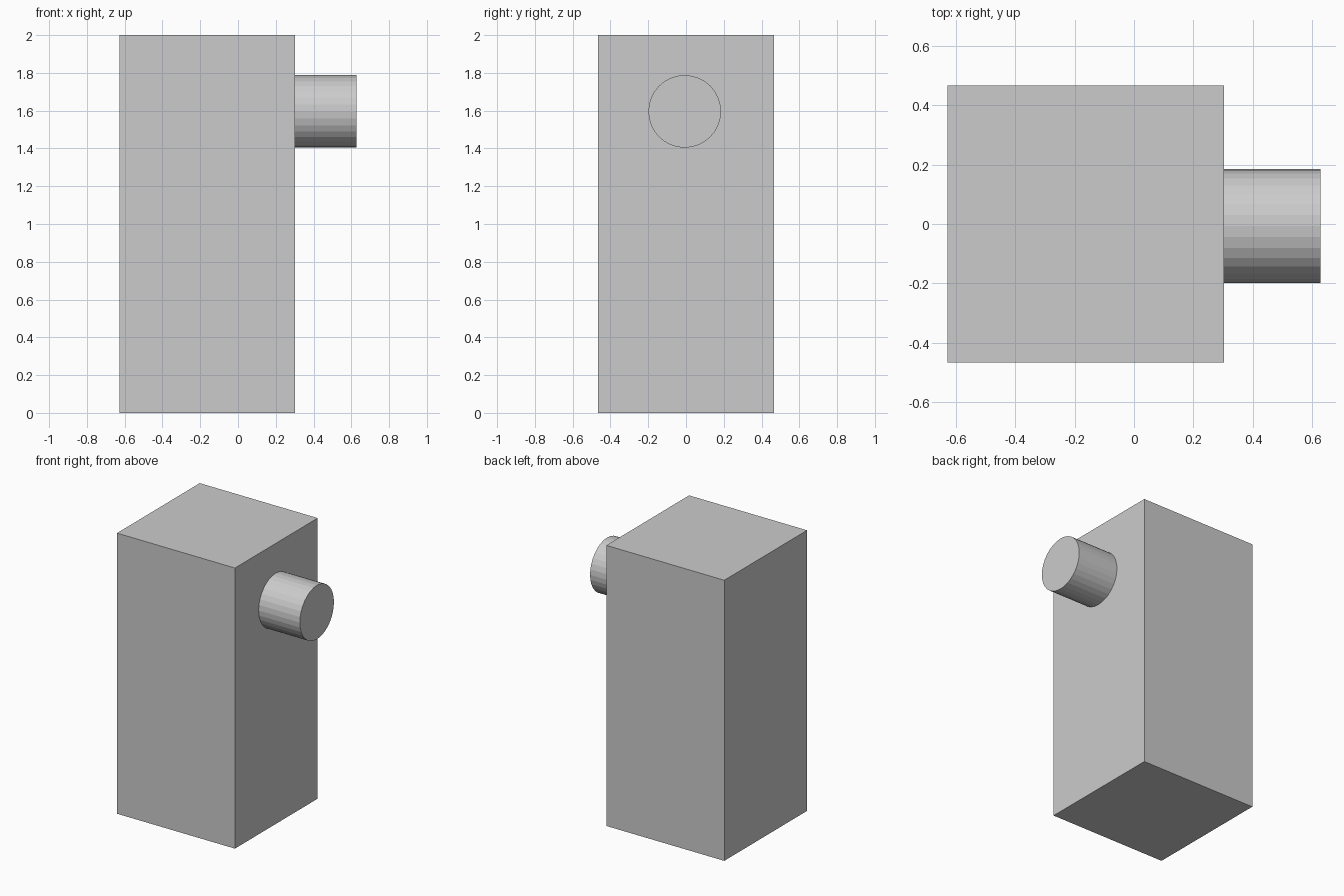
import bpy
from math import pi

if "Cube" in bpy.data.objects:
    bpy.data.objects.remove(bpy.data.objects["Cube"])

# Tall square body
bpy.ops.mesh.primitive_cube_add(size=1, location=(-0.163, 0, 1))
body = bpy.context.object
body.name = "body"
body.scale = (0.93, 0.932, 2)

# Round peg on the right side, set slightly into the body
start, end = 0.28, 0.627
bpy.ops.mesh.primitive_cylinder_add(
    vertices=32, radius=0.192, depth=end - start,
    location=((start + end) / 2, -0.007, 1.596), rotation=(0, pi / 2, 0))
bpy.context.object.name = "side_peg"
